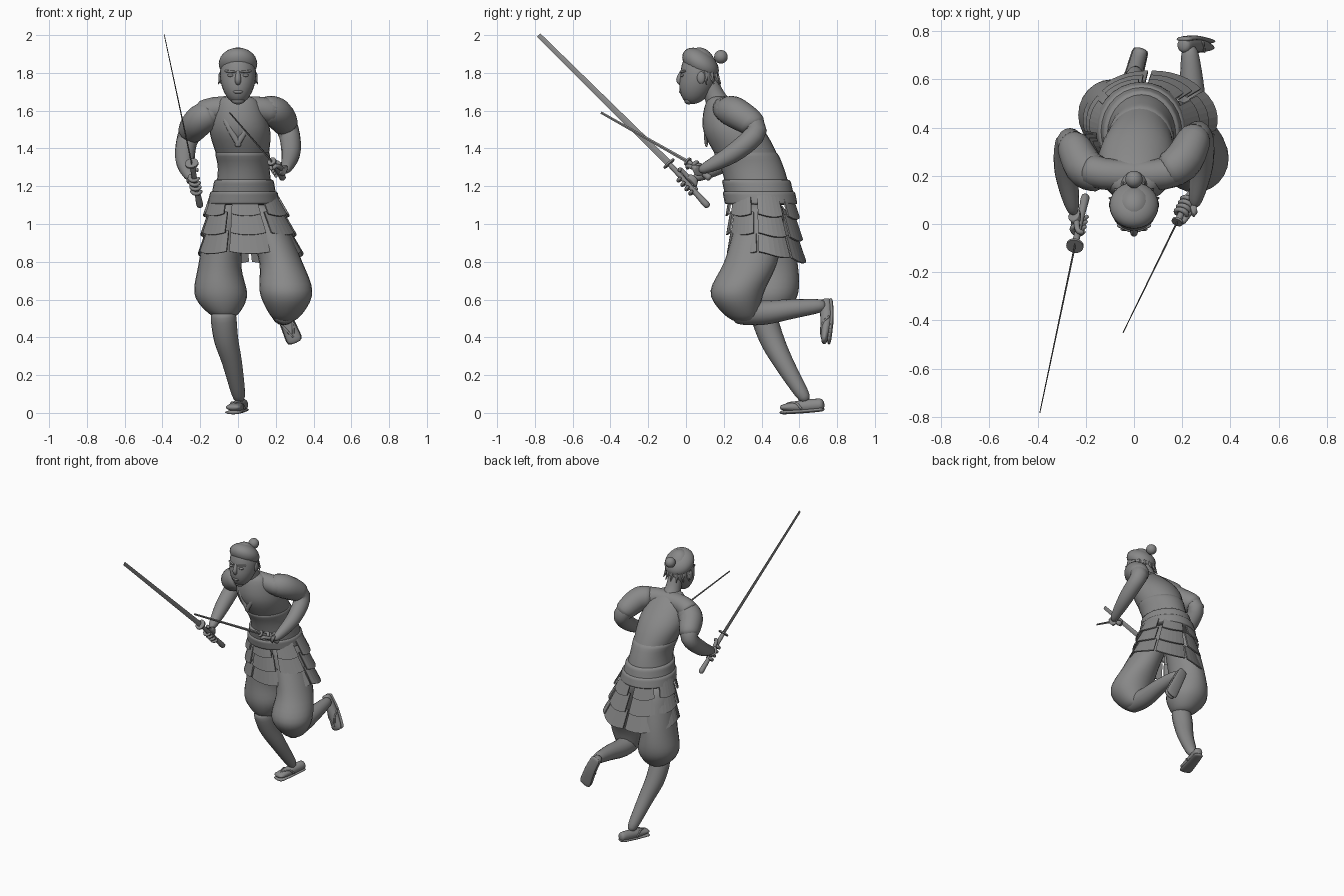
import bpy, bmesh, math
from mathutils import Vector

default = bpy.data.objects.get("Cube")
if default:
    bpy.data.objects.remove(default, do_unlink=True)

grey = bpy.data.materials.new("stone grey")
grey.use_nodes = True
tone = (.25, .25, .25, 1)
grey.diffuse_color = tone
grey.node_tree.nodes["Principled BSDF"].inputs["Base Color"].default_value = tone


def make(name, bm, smooth):
    bmesh.ops.recalc_face_normals(bm, faces=bm.faces)
    mesh = bpy.data.meshes.new(name)
    bm.to_mesh(mesh)
    bm.free()
    mesh.materials.append(grey)
    for polygon in mesh.polygons:
        polygon.use_smooth = smooth
    thing = bpy.data.objects.new(name, mesh)
    bpy.context.collection.objects.link(thing)
    return thing


def spline(values, t):
    """Smooth curve through evenly spaced numbers or vectors."""
    last = len(values) - 1
    s = min(max(t, 0), 1) * last
    i = min(int(s), last - 1)
    f = s - i
    before, start = values[max(i - 1, 0)], values[i]
    end, after = values[i + 1], values[min(i + 2, last)]
    into, outof = (end - before) / 2, (after - start) / 2
    ease = f * f * (3 - 2 * f)
    return (start + (end - start) * ease + into * (f * (1 - f) ** 2)
            - outof * (f * f * (1 - f)))


def tube(name, path, widths, depths=None, sides=16, steps=14, side=(1, 0, 0),
         normal=None, span=(0, 1), gap=0, soft=True):
    """Elliptical loft along a smooth path; soft tubes get domed ends."""
    path = [Vector(p) for p in path]
    bm = bmesh.new()
    rings = []
    for i in range(steps + 1):
        u = (1 - math.cos(math.pi * i / steps)) / 2
        t = span[0] + (span[1] - span[0]) * u
        along = Vector(normal) if normal else spline(path, t + .01) - spline(path, t - .01)
        along.normalize()
        across = Vector(side)
        across = (across - along * across.dot(along)).normalized()
        up = along.cross(across)
        cap = max(.02, 1 - abs(2 * u - 1) ** 12) ** .5 if soft else 1
        wide = (spline(widths, t) + gap) * cap * across
        deep = (spline(depths or widths, t) + gap) * cap * up
        angles = [math.tau * k / sides for k in range(sides)]
        rings.append([bm.verts.new(spline(path, t) + wide * math.cos(a) + deep * math.sin(a))
                      for a in angles])
    for low, high in zip(rings, rings[1:]):
        for k in range(sides):
            bm.faces.new((low[k - 1], low[k], high[k], high[k - 1]))
    bm.faces.new(rings[0])
    bm.faces.new(rings[-1])
    return make(name, bm, soft)


def ball(name, centre, size, warp=lambda x, y, z: (x, y, z)):
    bm = bmesh.new()
    bmesh.ops.create_uvsphere(bm, u_segments=24, v_segments=16, radius=1)
    for v in bm.verts:
        v.co = Vector(centre) + Vector([s * k for s, k in zip(size, warp(*v.co))])
    return make(name, bm, True)


# Torso, with chest wrap and sashes following the same shape
up_axis = (0, 0, 1)
trunk = dict(path=[(.03, .4, 1.1), (.03, .35, 1.3), (.01, .25, 1.5), (0, .17, 1.68)],
             widths=(.16, .13, .16, .1), depths=(.16, .16, .16, .06), normal=up_axis, sides=28)
tube("torso", **trunk, steps=24)
tube("shoulders", [(-.2, .23, 1.58), (-.1, .205, 1.61), (.1, .205, 1.61), (.2, .235, 1.59)],
     (.07, .065, .065, .07), side=(0, 1, 0))
tube("chest_wrap", **trunk, span=(.12, .5), gap=.007)
tube("upper_sash", **trunk, span=(.08, .25), gap=.022)
tube("lower_sash", **trunk, span=(0, .16), gap=.032)

# Neck and head
tube("neck", [(0, .2, 1.58), (0, .15, 1.68), (0, .11, 1.78)], (.08, .054, .052))
ball("head", (0, .07, 1.785), (.096, .1, .15),
     lambda x, y, z: (x * (1 + .1 * min(z, 0)), y + .35 * min(z, 0), z))
tube("nose", [(0, -.015, 1.82), (0, -.036, 1.765), (0, -.02, 1.74)], (.008, .016, .012))
ball("lips", (0, -.025, 1.7), (.026, .012, .01))
ball("chin", (0, .015, 1.655), (.035, .025, .022))
for s, word in ((1, "left"), (-1, "right")):
    ball(word + "_eye", (s * .04, -.02, 1.787), (.017, .01, .008))
    tube(word + "_brow", [(s * .015, -.03, 1.805), (s * .07, -.005, 1.81)], (.006, .006), side=up_axis)
    ball(word + "_ear", (s * .092, .08, 1.775), (.012, .022, .032))
    tube(word + "_collar", [(s * .09, .19, 1.66), (s * .06, .11, 1.54), (-s * .01, .108, 1.41)],
         (.015, .015), (.009, .009))

# Swept-back hair, nape tufts and top knot
ball("hair", (0, .077, 1.848), (.102, .097, .078), lambda x, y, z: (x, y, z - .45 * y))
ball("top_knot", (0, .185, 1.885), (.036, .036, .036))
for i in range(7):
    a = (i - 3) * .42
    out = Vector((math.sin(a), math.cos(a), 0))
    root = Vector((0, .075, 1.81)) + out * .075
    tube(f"nape_tuft_{i}", [root, root + out * .035 - Vector((0, 0, .07))], (.022, .002),
         sides=6, steps=3, soft=False)

# Arms and the loose sleeves around them; the right arm hangs a little lower
for s, word in ((1, "left"), (-1, "right")):
    arm = [Vector((s * x, y, z)) for x, y, z in
           ((.1, .2, 1.6), (.2, .26, 1.59), (.265, .37, 1.495), (.28, .25, 1.375), (.25, .07, 1.28))]
    if s < 0:
        arm = arm[:1] + [p - Vector((0, .03, .04)) for p in arm[1:]]
    shape = dict(path=arm, widths=(.06, .075, .058, .05, .028))
    tube(word + "_arm", **shape, steps=28)
    tube(word + "_sleeve", **shape, span=(.08, .48), gap=.007)


# Swords
def sword(name, pommel, guard, tip, width, disc):
    """Hilt, round guard and slim blade."""
    a, b, c = Vector(pommel), Vector(guard), Vector(tip)
    d = (b - a).normalized()
    tube(name + "_hilt", [a, a.lerp(b, .5), b], (.02, .013, .015))
    tube(name + "_guard", [b - d * .005, b + d * .005], (disc, disc), steps=1, sides=20, soft=False)
    tube(name + "_blade", [b, c], (.004, .002), (width, width * .7), sides=4, soft=False)
    return a, b


def grip(name, hilt, wrist, start, step):
    """Palm, four curled fingers and a thumb around a hilt."""
    a, b = hilt
    d = (b - a).normalized()
    w = Vector(wrist)
    mid = a.lerp(b, start + step * 1.5)
    out = w - mid
    out = (out - d * out.dot(d)).normalized()
    up = d.cross(out)
    tube(name + "_palm", [w, mid + out * .02], (.03, .045), (.03, .018), side=d)
    for i in range(4):
        c = a.lerp(b, start + step * i)
        arc = [c + .026 * (out * math.cos(k) + up * math.sin(k)) for k in range(5)]
        tube(f"{name}_finger_{i}", arc, (.012, .009), sides=8, side=d)
    top = a.lerp(b, start + step * 4)
    tube(name + "_thumb", [mid + out * .03, top + out * .02 - up * .015, top - up * .03],
         (.013, .01), sides=8, side=d)


long_hilt = sword("long_sword", (-.2, .12, 1.09), (-.245, -.09, 1.32), (-.39, -.78, 2), .018, .036)
short_hilt = sword("short_sword", (.24, .13, 1.24), (.18, .01, 1.33), (-.045, -.45, 1.59), .009, .024)
grip("right_hand", long_hilt, (-.25, .04, 1.24), .38, .1)
grip("left_hand", short_hilt, (.25, .07, 1.28), .3, .14)


# Legs: baggy trousers gathered at the knee, bare shins, sandalled feet
def leg(word, thigh, shin, sole_path, down, side):
    tube(word + "_trouser", thigh, (.1, .112, .138, .06), (.12, .14, .14, .07),
         normal=up_axis, sides=24, steps=24)
    tube(word + "_shin", shin, (.07, .065, .052, .034), steps=20)
    rows = [Vector(p) for p in sole_path]
    down, side = Vector(down), Vector(side).normalized()
    widths = (.03, .035, .042)
    tube(word + "_foot", rows, widths, (.032, .034, .014), side=side)
    tube(word + "_sole", [p + down * .026 for p in rows], widths, (.007, .007), gap=.004, side=side)
    for s in (-1, 1):
        tube(f"{word}_strap_{s}", [rows[1] + s * side * .038 + down * .015,
                                   spline(rows, .65) + s * side * .025 - down * .022,
                                   spline(rows, .85) - down * .016], (.006, .006), sides=8, side=down)


leg("right", [(-.05, .41, 1.12), (-.095, .45, .8), (-.09, .45, .62), (-.07, .43, .5)],
    [(-.08, .4, .55), (-.065, .45, .4), (-.03, .52, .26), (.01, .64, .06)],
    [(.03, .73, .045), (0, .62, .035), (-.03, .5, .028)], (0, 0, -1), (1, -.2, 0))
leg("left", [(.1, .41, 1.12), (.22, .35, .82), (.255, .27, .63), (.25, .31, .48)],
    [(.25, .25, .54), (.24, .4, .53), (.24, .56, .55), (.23, .74, .57)],
    [(.2, .74, .6), (.25, .745, .5), (.305, .73, .37)], (0, 1, 0), (1, 0, .4))


# Layered skirt armour of hanging plates
def skirt(a, t, flare):
    drop = .3 + .05 * max(0, math.sin(a))
    return Vector((.03 + .035 * t + (.175 + .075 * t + flare) * math.cos(a),
                   .395 + .03 * t + (.165 + .02 * t + flare) * math.sin(a), 1.165 - drop * t))


panels, lames, columns = 7, 3, 6
for p in range(panels):
    middle = math.tau * p / panels - math.pi / 2
    for lame in range(lames):
        bm = bmesh.new()
        half = math.radians(20 + 2 * lame)
        rows = []
        for r in range(2):
            row = []
            for c in range(columns + 1):
                e = 2 * c / columns - 1
                t = (lame + r * 1.1) / lames + .04 * r * (1 - e * e)
                row.append(bm.verts.new(skirt(middle + half * e, t, .025 * r)))
            rows.append(row)
        for c in range(columns):
            bm.faces.new((rows[0][c], rows[0][c + 1], rows[1][c + 1], rows[1][c]))
        plate = make(f"skirt_plate_{p}_{lame}", bm, False)
        plate.modifiers.new("Thickness", "SOLIDIFY").thickness = .009
